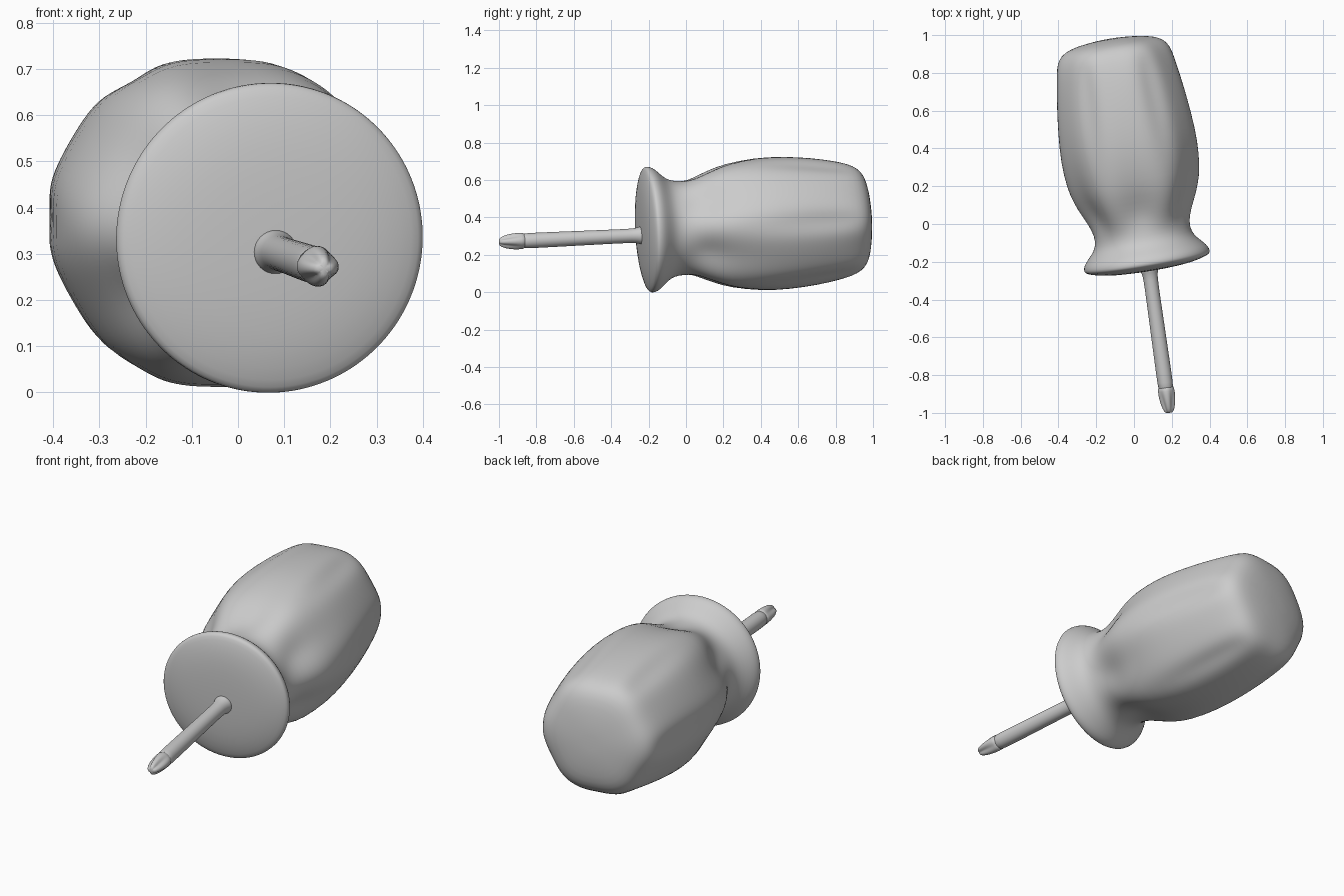
import bpy
import bmesh
from math import cos, sin, pi, radians
from mathutils import Vector

cube = bpy.data.objects.get("Cube")
if cube:
    bpy.data.objects.remove(cube, do_unlink=True)

grey = bpy.data.materials.new("plain grey")
grey.use_nodes = True
grey.diffuse_color = (0.6, 0.6, 0.6, 1)
grey.node_tree.nodes["Principled BSDF"].inputs["Base Color"].default_value = (0.6, 0.6, 0.6, 1)


def loft(name, start, end, rings, segments, radius):
    """Skin rings along the line start-end; radius(ring, angle) shapes each one."""
    axis = (end - start).normalized()
    side = axis.cross(Vector((0, 0, 1))).normalized()
    up = side.cross(axis)
    bm = bmesh.new()
    loops = []
    for ring in rings:
        centre = start + axis * ring[0]
        loop = []
        for i in range(segments):
            a = 2 * pi * i / segments
            r = radius(ring, a)
            loop.append(bm.verts.new(centre + side * r * cos(a) + up * r * sin(a)))
        loops.append(loop)
    for low, high in zip(loops, loops[1:]):
        for i in range(segments):
            j = (i + 1) % segments
            bm.faces.new((low[i], low[j], high[j], high[i]))
    bm.faces.new(loops[0][::-1])
    bm.faces.new(loops[-1])
    bmesh.ops.recalc_face_normals(bm, faces=bm.faces)
    mesh = bpy.data.meshes.new(name)
    bm.to_mesh(mesh)
    bm.free()
    mesh.materials.append(grey)
    obj = bpy.data.objects.new(name, mesh)
    bpy.context.collection.objects.link(obj)
    smooth = obj.modifiers.new("smooth", "SUBSURF")
    smooth.levels = smooth.render_levels = 1
    bpy.ops.object.select_all(action="DESELECT")
    obj.select_set(True)
    bpy.context.view_layer.objects.active = obj
    bpy.ops.object.shade_smooth_by_angle(angle=radians(50))


def fluted(ring, a):
    """Six wide scoops, with a narrow groove along each ridge between them."""
    _, r, scoop, groove = ring
    wide = 0.5 - 0.5 * cos(6 * a)
    narrow = (0.5 + 0.5 * cos(6 * a)) ** 5
    return r * (1 - scoop * wide - groove * narrow)


def round_section(ring, a):
    return ring[1]


def cross_section(ring, a):
    """Four-winged section for the driver point."""
    return ring[1] * (1 - ring[2] * (0.5 - 0.5 * cos(4 * a)) ** 2)


butt = Vector((-0.12, 0.97, 0.392))
collar = Vector((0.07, -0.205, 0.334))

# Handle with its flared guard: distance, radius, scoop depth, groove depth
guard_rings = [(-0.042, 0.03), (-0.04, 0.15), (-0.03, 0.25), (-0.012, 0.315), (-0.002, 0.334),
               (0.012, 0.338), (0.035, 0.332), (0.06, 0.312), (0.095, 0.277), (0.13, 0.257)]
grip_rings = [(0.18, 0.253, 0.01, 0), (0.24, 0.273, 0.08, 0), (0.3, 0.303, 0.12, 0),
              (0.37, 0.333, 0.1, 0), (0.45, 0.356, 0.07, 0), (0.6, 0.373, 0.045, 0.015),
              (0.75, 0.368, 0.035, 0.035), (0.9, 0.351, 0.03, 0.045), (1.02, 0.332, 0.04, 0.04),
              (1.09, 0.315, 0.05, 0.02), (1.135, 0.292, 0.05, 0), (1.168, 0.255, 0.04, 0),
              (1.188, 0.19, 0.02, 0), (1.2, 0.09, 0, 0), (1.202, 0.03, 0, 0)]
loft("handle", collar, butt, [(s, r, 0, 0) for s, r in guard_rings] + grip_rings, 72, fluted)

# Shaft with a small fillet where it meets the guard
root = Vector((0.078, -0.22, 0.305))
point = Vector((0.187, -1.0, 0.268))
shaft_rings = [(0, 0.05), (0.025, 0.05), (0.045, 0.04), (0.1, 0.038), (0.35, 0.04),
               (0.6, 0.042), (0.66, 0.041), (0.67, 0.03)]
loft("shaft", root, point, shaft_rings, 16, round_section)

# Cross-shaped driver point
tip_rings = [(0.64, 0.041, 0), (0.67, 0.045, 0.1), (0.71, 0.044, 0.25),
             (0.75, 0.037, 0.35), (0.78, 0.026, 0.3), (0.789, 0.014, 0.2)]
loft("driver_tip", root, point, tip_rings, 24, cross_section)
